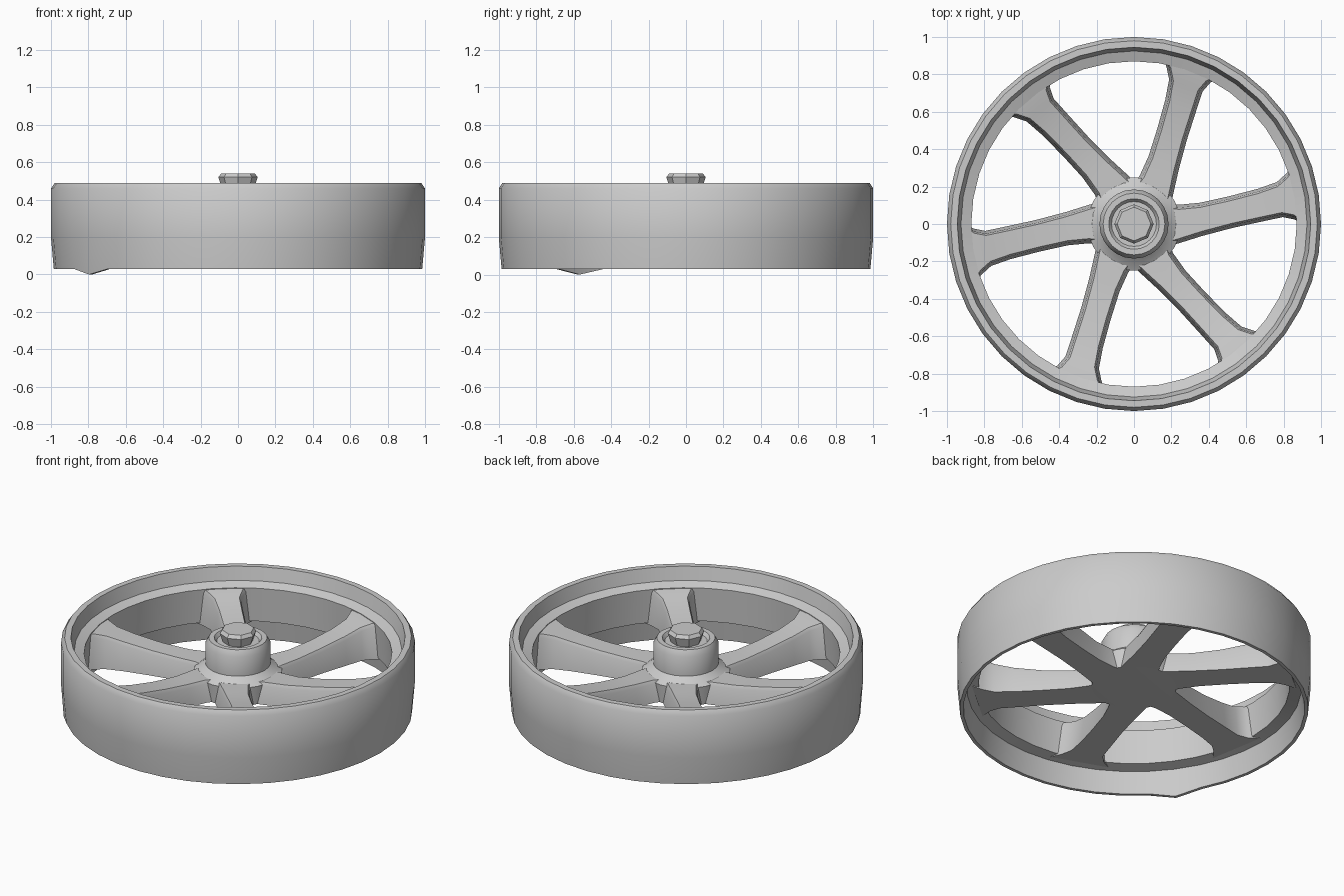
import bpy, bmesh
from math import sin, cos, pi, radians, degrees, atan2

cube = bpy.data.objects.get("Cube")
if cube:
    bpy.data.objects.remove(cube)

grey = bpy.data.materials.new("light_grey")
grey.use_nodes = True
grey.diffuse_color = (0.6, 0.6, 0.6, 1)
grey.node_tree.nodes["Principled BSDF"].inputs["Base Color"].default_value = (0.6, 0.6, 0.6, 1)


def finish(name, bm, angle=35):
    """Turn a bmesh into a shaded, coloured object."""
    bmesh.ops.recalc_face_normals(bm, faces=bm.faces)
    mesh = bpy.data.meshes.new(name)
    bm.to_mesh(mesh)
    bm.free()
    mesh.materials.append(grey)
    obj = bpy.data.objects.new(name, mesh)
    bpy.context.collection.objects.link(obj)
    bpy.ops.object.select_all(action='DESELECT')
    obj.select_set(True)
    bpy.context.view_layer.objects.active = obj
    bpy.ops.object.shade_smooth_by_angle(angle=radians(angle))
    return obj


def skin(bm, loops, closed):
    """Bridge equal-length vertex loops with quads."""
    n = len(loops[0])
    for i in range(len(loops) if closed else len(loops) - 1):
        a, b = loops[i], loops[(i + 1) % len(loops)]
        for j in range(n):
            k = (j + 1) % n
            bm.faces.new((a[j], a[k], b[k], b[j]))


def lathe(profile, sides):
    """Spin a closed (radius, height) profile around z."""
    bm = bmesh.new()
    loops = []
    for i in range(sides):
        t = 2 * pi * i / sides
        loops.append([bm.verts.new((r * cos(t), r * sin(t), z)) for r, z in profile])
    skin(bm, loops, True)
    bmesh.ops.remove_doubles(bm, verts=bm.verts, dist=0.0005)
    return bm


# Rim: tall outer band, raised lip and the inner ledge that carries the spokes
rim = lathe([(0.985, 0.03), (1, 0.2), (1, 0.46), (0.98, 0.49), (0.945, 0.49),
             (0.925, 0.41), (0.87, 0.39), (0.88, 0.18), (0.945, 0.165), (0.965, 0.03)], 40)
# Small burr on the lower edge
for v in rim.verts:
    if v.co.z < 0.04 and abs(degrees(atan2(v.co.y, v.co.x)) + 144) < 4:
        v.co.z = 0
finish("rim", rim)

# Hub: flared foot, upright barrel and recessed top
hub = lathe([(0, 0.165), (0.24, 0.17), (0.25, 0.285), (0.215, 0.305), (0.185, 0.33),
             (0.185, 0.45), (0.165, 0.485), (0.135, 0.485), (0.12, 0.465), (0, 0.465)], 24)
finish("hub", hub)

# Centre cap: faceted bolt head in the hub
cap = lathe([(0, 0.46), (0.085, 0.46), (0.105, 0.52), (0.09, 0.54), (0, 0.54)], 8)
finish("centre_cap", cap, 20)

# Spoke stations: radius, sweep angle, half width at top, top height
STATIONS = [(0.14, -4, 0.1, 0.295), (0.24, 0, 0.078, 0.3), (0.36, 4, 0.064, 0.3),
            (0.52, 7, 0.06, 0.315), (0.68, 8.5, 0.063, 0.34), (0.79, 9.5, 0.07, 0.365),
            (0.85, 10, 0.1, 0.382), (0.9, 10, 0.15, 0.392)]

for s in range(6):
    bm = bmesh.new()
    loops = []
    for r, sweep, w, top in STATIONS:
        t = radians(60 * s + sweep)
        section = [(-w - 0.025, 0.17), (w + 0.025, 0.17), (w + 0.01, top - 0.02),
                   (w, top), (-w, top), (-w - 0.01, top - 0.02)]
        loops.append([bm.verts.new((r * cos(t) - d * sin(t), r * sin(t) + d * cos(t), z))
                      for d, z in section])
    skin(bm, loops, False)
    bm.faces.new(loops[0])
    bm.faces.new(loops[-1])
    finish(f"spoke_{s + 1}", bm)
